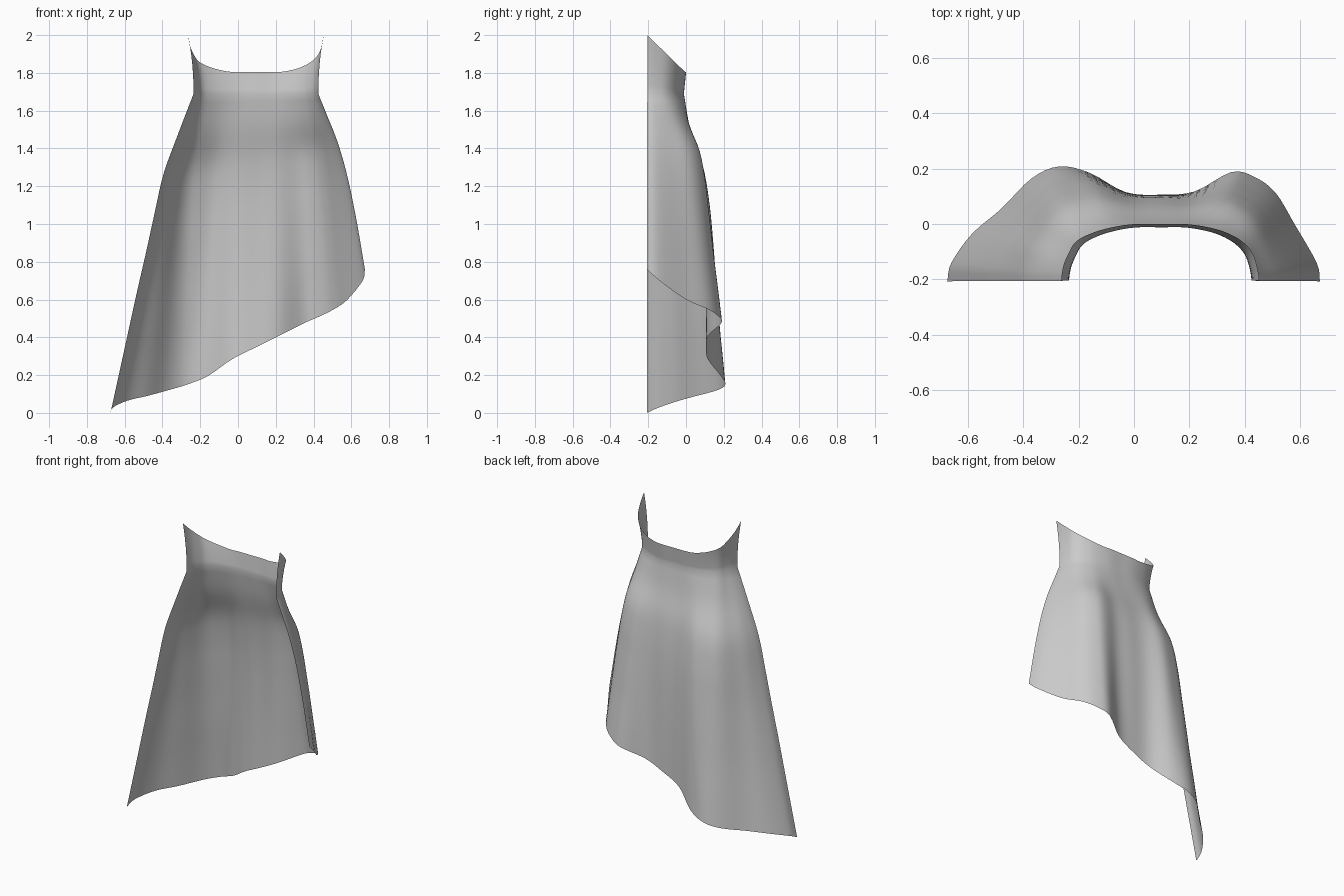
import bpy, bmesh
from mathutils import Vector

if "Cube" in bpy.data.objects:
    bpy.data.objects.remove(bpy.data.objects["Cube"])

# Matching stations from the left edge, round the back, to the right edge
WAIST = [(-.235, -.205), (-.232, -.18), (-.225, -.15), (-.21, -.115), (-.19, -.08), (-.155, -.055),
         (-.09, -.03), (0, -.013), (.1, -.012), (.19, -.013), (.28, -.03), (.34, -.055),
         (.38, -.085), (.405, -.12), (.42, -.17), (.425, -.205)]
HEM = [(-.675, -.207, 0), (-.66, -.14, .03), (-.585, -.035, .065), (-.48, .055, .09), (-.37, .165, .12),
       (-.27, .208, .15), (-.16, .185, .195), (-.03, .115, .285), (.1, .106, .35), (.22, .118, .41),
       (.35, .187, .475), (.43, .173, .51), (.51, .115, .55), (.58, 0, .6), (.66, -.14, .7), (.672, -.207, .76)]
WAIST_Z = 1.69
CENTRE_X = .097

# How far the cloth has flared out, in equal steps from waist to hem
FLARE_LEFT = [0, .185, .36, .47, .575, .685, .79, .895, 1]
FLARE_FOLD = [0, .19, .47, .6, .68, .76, .835, .92, 1]
FLARE_CENTRE = [0, .25, .62, .81, .91, .96, .99, 1, 1]
FLARE_RIGHT = [0, .19, .38, .53, .65, .75, .84, .92, 1]


def spline(points, s):
    """Catmull-Rom through evenly spaced points, s from 0 to 1."""
    p = [Vector(q) if isinstance(q, tuple) else q for q in points]
    p = [p[0] * 2 - p[1]] + p + [p[-1] * 2 - p[-2]]
    x = s * (len(points) - 1)
    i = min(int(x), len(points) - 2)
    f = x - i
    a, b, c, d = p[i:i + 4]
    return (b * 2 + (c - a) * f + (a * 2 - b * 5 + c * 4 - d) * f * f
            + (b * 3 - a - c * 3 + d) * f ** 3) * .5


def smoothstep(lo, hi, x):
    w = min(1, max(0, (x - lo) / (hi - lo)))
    return w * w * (3 - 2 * w)


def column(u):
    """One strip of cloth from the collar edge down to the hem."""
    waist, hem = spline(WAIST, u), spline(HEM, u)
    end = abs(2 * u - 1)
    pts = []
    # waistband, rising to a point at each open edge
    top_y = waist.y + .012 * (1 - end ** 4)
    top_z = 1.805 + max(0, -top_y - .005) * .975
    for j in range(6):
        k = 1 - j / 6
        x = CENTRE_X + (waist.x - CENTRE_X) * (1 + .085 * k * k)
        pts.append((x, waist.y + (top_y - waist.y) * k, WAIST_Z + (top_z - WAIST_Z) * k))
    # flared cloth: open edges, folds and the flatter centre each flare differently
    side = FLARE_LEFT if u < .5 else FLARE_RIGHT
    w = smoothstep(.4, .9, end)
    c = 1 - smoothstep(.05, .35, end)
    for j in range(33):
        t = j / 32
        back = spline(FLARE_CENTRE, t) * c + spline(FLARE_FOLD, t) * (1 - c)
        f = spline(side, t) * w + back * (1 - w)
        pts.append((waist.x + (hem.x - waist.x) * f, waist.y + (hem.y - waist.y) * f,
                    WAIST_Z + (hem.z - WAIST_Z) * t))
    return pts


# Skirt panel: a single open sheet of cloth
bm = bmesh.new()
N = 60
grid = [[bm.verts.new(p) for p in column(i / N)] for i in range(N + 1)]
for a, b in zip(grid, grid[1:]):
    for j in range(len(a) - 1):
        bm.faces.new((a[j], a[j + 1], b[j + 1], b[j])).smooth = True
bmesh.ops.recalc_face_normals(bm, faces=bm.faces)
# outer side faces the back (+y)
if sum(f.normal.y for f in bm.faces) < 0:
    bmesh.ops.reverse_faces(bm, faces=bm.faces)
mesh = bpy.data.meshes.new("skirt_panel")
bm.to_mesh(mesh)
bm.free()
bpy.context.collection.objects.link(bpy.data.objects.new("skirt_panel", mesh))
